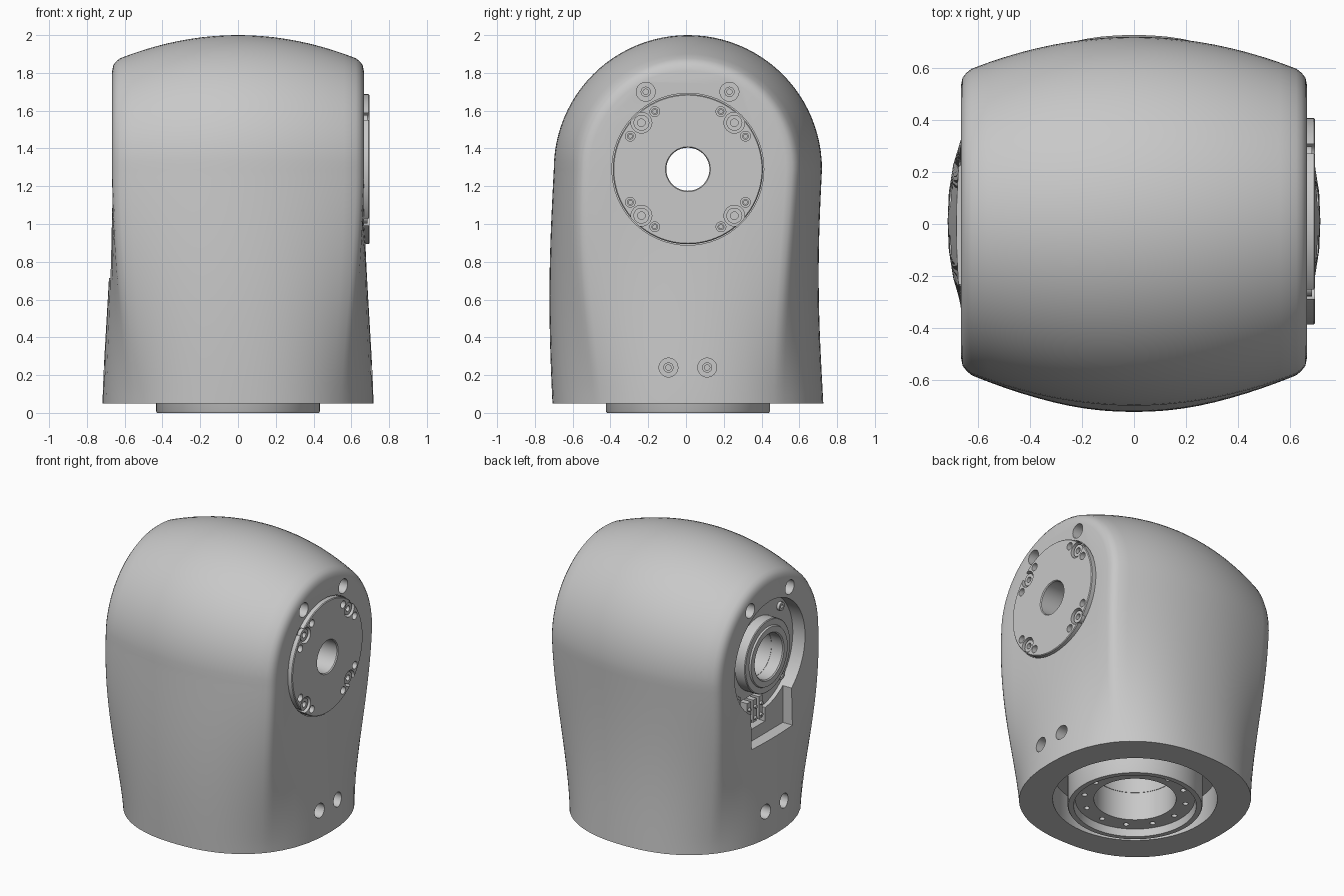
import bpy, bmesh, math
from mathutils import Matrix, Vector

if "Cube" in bpy.data.objects:
    bpy.data.objects.remove(bpy.data.objects["Cube"])

CY, CZ, R, BASE = 0.01, 1.29, 0.71, 0.05   # axis position, barrel radius, body base
TO_X = Matrix.Rotation(math.pi / 2, 4, 'Y')

grey = bpy.data.materials.new("satin_grey")
grey.use_nodes = True
grey.diffuse_color = (0.58, 0.58, 0.58, 1)
grey.node_tree.nodes["Principled BSDF"].inputs["Base Color"].default_value = grey.diffuse_color


def make(name, bm):
    bmesh.ops.recalc_face_normals(bm, faces=bm.faces)
    me = bpy.data.meshes.new(name)
    bm.to_mesh(me)
    bm.free()
    me.materials.append(grey)
    ob = bpy.data.objects.new(name, me)
    bpy.context.collection.objects.link(ob)
    return ob


def lathe(name, profile, y=CY, z=CZ, along_x=True, n=64):
    """Closed (radius, height) outline turned about x or z."""
    bm = bmesh.new()
    rings = [[bm.verts.new((r * math.cos(k * math.tau / n), r * math.sin(k * math.tau / n), h))
              for r, h in profile] for k in range(n)]
    m = len(profile)
    for k in range(n):
        a, b = rings[k], rings[(k + 1) % n]
        for j in range(m):
            i = (j + 1) % m
            bm.faces.new((a[j], a[i], b[i], b[j]))
    mat = Matrix.Translation((0, y, z)) @ (TO_X if along_x else Matrix())
    bmesh.ops.transform(bm, matrix=mat, verts=bm.verts)
    return make(name, bm)


def rod(name, r, h0, h1, y=CY, z=CZ, along_x=True, n=64, x=0):
    bm = bmesh.new()
    bmesh.ops.create_cone(bm, cap_ends=True, segments=n, radius1=r, radius2=r, depth=abs(h1 - h0))
    mid = Matrix.Translation((0, 0, (h0 + h1) / 2))
    mat = Matrix.Translation((x, y, z)) @ (TO_X if along_x else Matrix()) @ mid
    bmesh.ops.transform(bm, matrix=mat, verts=bm.verts)
    return make(name, bm)


def block(name, x, y, z):
    bm = bmesh.new()
    bmesh.ops.create_cube(bm, size=1)
    for v in bm.verts:
        v.co = Vector([(a + b) / 2 + c * (b - a) for (a, b), c in zip((x, y, z), v.co)])
    return make(name, bm)


def cut(target, cutter):
    mod = target.modifiers.new("cut", 'BOOLEAN')
    mod.operation, mod.solver, mod.object = 'DIFFERENCE', 'EXACT', cutter
    bpy.context.view_layer.objects.active = target
    bpy.ops.object.modifier_apply(modifier=mod.name)
    bpy.data.objects.remove(cutter)


# Barrel outline in one quadrant, from the crown to the flat side
arc = [(x, R - 0.315 * x * x) for x in [0.0625 * i for i in range(11)]]
arc += [(0.645, 0.571), (0.66, 0.552), (0.666, 0.52)]
flat = [(0.666, 0.104 * i) for i in range(4, -1, -1)]
quad = arc + flat
half = quad + [(x, -y) for x, y in quad[-2::-1]]
ring = half + [(-x, y) for x, y in half[-2:0:-1]]
strip = [(-x, r) for x, r in arc[:0:-1]] + arc

# Housing: rounded foot lofted into a barrel, closed by a half turn about x
bm = bmesh.new()


def quads(rows, closed):
    rows = [[bm.verts.new(p) for p in row] for row in rows]
    for a, b in zip(rows, rows[1:]):
        for j in range(len(a) if closed else len(a) - 1):
            i = (j + 1) % len(a)
            bm.faces.new((a[j], a[i], b[i], b[j]))
    return rows


LEVELS = 28
FULL = 2.27    # foot outline is slightly squarer than a circle
loft = []
for k in range(LEVELS + 1):
    t = k / LEVELS
    w = math.sin(math.pi * t / 2) ** 1.4
    shift = CY - 0.02 * math.sin(math.pi * t)
    row = []
    for x, y in ring:
        c = Vector((x, y)) * 0.717 / (abs(x) ** FULL + abs(y) ** FULL) ** (1 / FULL)
        p = c.lerp(Vector((x, y)), w)
        row.append((p.x, p.y + shift, BASE + (CZ - BASE) * t))
    loft.append(row)
rows = quads(loft, True)
bm.faces.new(rows[0])

TURN = 48
angles = [math.pi * k / TURN for k in range(TURN + 1)]
rows = quads([[(x, CY + r * math.cos(a), CZ + r * math.sin(a)) for x, r in strip]
              for a in angles], False)
for j, s in ((0, -1), (-1, 1)):
    rim = [row[j] for row in rows]
    line = [bm.verts.new((s * x, CY - y, CZ)) for x, y in flat]
    line += [bm.verts.new((s * x, CY + y, CZ)) for x, y in flat[-2::-1]]
    bm.faces.new(rim + line)
bmesh.ops.remove_doubles(bm, verts=bm.verts, dist=0.0005)
housing = make("housing", bm)

# Openings in the housing
cut(housing, rod("cutter", 0.402, 0.63, 0.9))
cut(housing, rod("cutter", 0.395, -0.9, -0.57))
cut(housing, block("cutter", (-0.9, -0.6), (-0.23, 0.225), (0.715, 1.1)))
cut(housing, block("cutter", (-0.9, -0.52), (-0.03, 0.2), (0.8, 1.02)))
cut(housing, rod("cutter", 0.155, -0.9, -0.35))
cut(housing, rod("cutter", 0.115, -1, 1))
cut(housing, rod("cutter", 0.53, -0.1, 0.25, z=0, along_x=False))
cut(housing, rod("cutter", 0.262, 0.2, 0.5, z=0, along_x=False))

# Sunk screws on both flanks
for s in (-1, 1):
    for y, z, floor in ((-0.213, 1.7, 0.56), (0.23, 1.7, 0.56), (-0.093, 0.24, 0.6), (0.112, 0.24, 0.6)):
        cut(housing, rod("cutter", 0.05, s * floor, s * 0.9, y, z, n=32))
        lathe("flank_screw", [(0.014, s * (floor - 0.01)), (0.014, s * (floor + 0.012)),
                              (0.027, s * (floor + 0.012)), (0.027, s * (floor - 0.01))], y, z, n=24)

# Output flange on the left side
flange = lathe("output_flange", [(0.114, 0.6), (0.114, 0.69), (0.119, 0.697),
                                 (0.392, 0.697), (0.397, 0.692), (0.397, 0.6)], n=96)
for sy in (-1, 1):
    for sz in (-1, 1):
        y, z = CY + sy * 0.246, CZ + sz * 0.246
        cut(flange, rod("cutter", 0.055, 0.66, 0.8, y, z, n=32))
        lathe("flange_screw", [(0.02, 0.65), (0.02, 0.685), (0.042, 0.685), (0.042, 0.65)], y, z, n=24)
        for a, b in ((0.175, 0.305), (0.305, 0.175)):
            y2, z2 = CY + sy * a, CZ + sz * b
            cut(flange, rod("cutter", 0.026, 0.65, 0.8, y2, z2, n=24))
            lathe("flange_pin", [(0.01, 0.64), (0.01, 0.66), (0.018, 0.66), (0.018, 0.64)], y2, z2, n=16)

# Bearing hub and bosses in the right side recess
lathe("bearing_hub", [(0.157, -0.5), (0.157, -0.655), (0.165, -0.662), (0.205, -0.662), (0.21, -0.65),
                      (0.25, -0.65), (0.255, -0.645), (0.255, -0.5)])
for k in range(4):
    a = math.pi / 4 + k * math.pi / 2
    lathe("recess_boss", [(0.012, -0.53), (0.012, -0.59), (0.03, -0.59), (0.03, -0.53)],
          CY + 0.345 * math.cos(a), CZ + 0.345 * math.sin(a), n=24)

# Connectors in the lower pocket
for y in (0.02, 0.085, 0.15):
    block("connector", (-0.6, -0.51), (y - 0.02, y + 0.02), (0.84, 1.0))
    for z in (0.87, 0.95):
        rod("connector_pin", 0.012, -0.615, -0.59, y, z, n=12)

# Mounting ring in the underside
mount = lathe("mounting_ring", [(0.434, 0.26), (0.434, 0.008), (0.429, 0), (0.395, 0), (0.385, 0.05),
                                (0.265, 0.05), (0.265, 0.26)], z=0, along_x=False, n=96)
for k in range(12):
    a = k * math.tau / 12
    cut(mount, rod("cutter", 0.018, -0.02, 0.12, CY + 0.33 * math.sin(a), 0, False, 16,
                   0.33 * math.cos(a)))

# Smooth shading with crisp edges
bpy.ops.object.select_all(action='DESELECT')
for ob in bpy.context.scene.objects:
    if ob.type == 'MESH':
        ob.select_set(True)
bpy.context.view_layer.objects.active = housing
bpy.ops.object.shade_smooth_by_angle(angle=math.radians(32))
